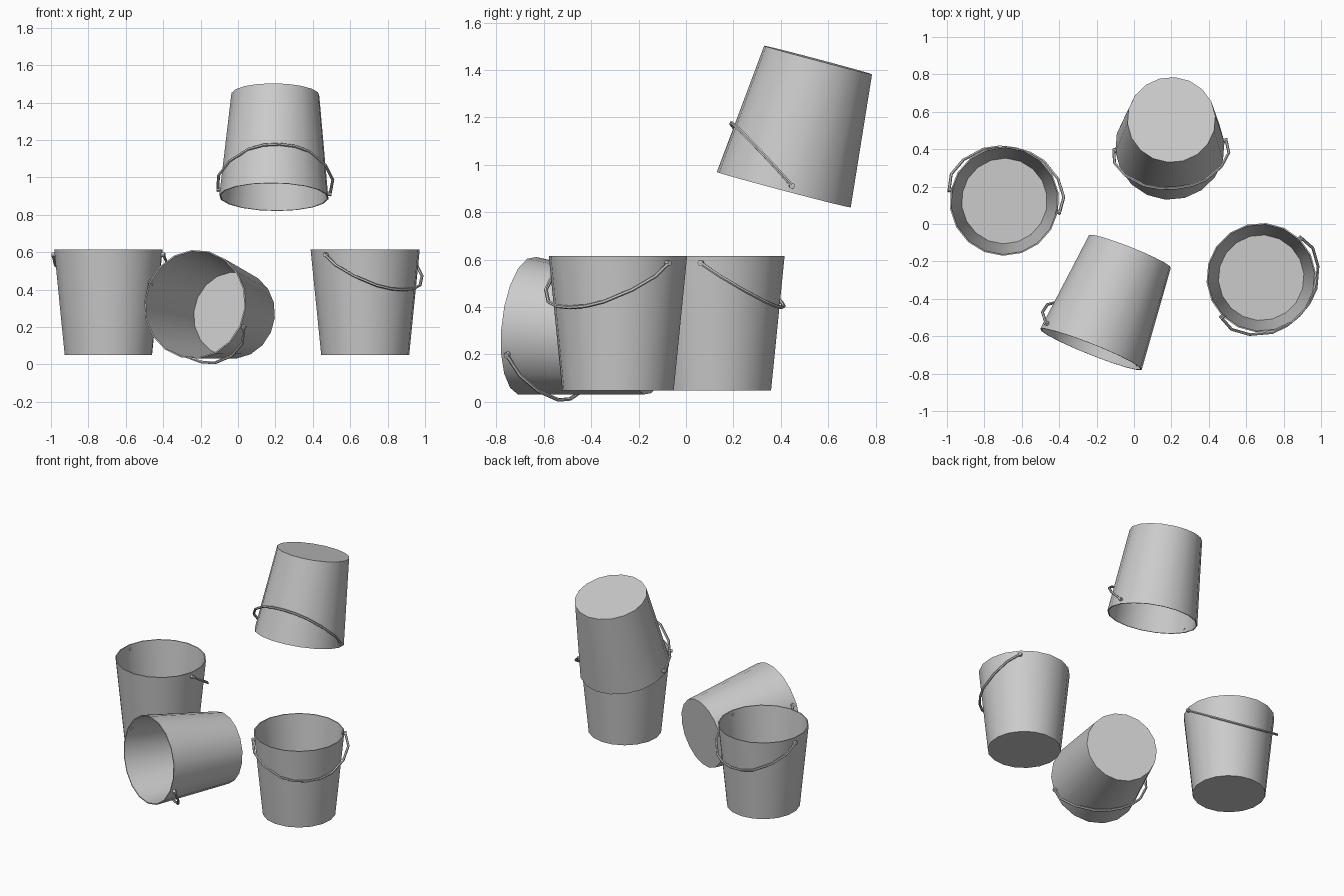
import bpy, bmesh, math
from mathutils import Vector, Matrix

cube = bpy.data.objects.get("Cube")
if cube:
    bpy.data.objects.remove(cube)

SIDES = 18
HEIGHT = 0.566


def material(name, rgb):
    m = bpy.data.materials.new(name)
    m.use_nodes = True
    m.diffuse_color = (*rgb, 1)
    bsdf = next(n for n in m.node_tree.nodes if n.type == 'BSDF_PRINCIPLED')
    bsdf.inputs["Base Color"].default_value = (*rgb, 1)
    return m


metal = material("grey_metal", (0.6, 0.6, 0.6))


def finish(bm, name, frame):
    bmesh.ops.recalc_face_normals(bm, faces=bm.faces)
    mesh = bpy.data.meshes.new(name)
    bm.to_mesh(mesh)
    bm.free()
    mesh.materials.append(metal)
    ob = bpy.data.objects.new(name, mesh)
    bpy.context.collection.objects.link(ob)
    ob.matrix_world = frame
    bpy.ops.object.select_all(action='DESELECT')
    ob.select_set(True)
    bpy.context.view_layer.objects.active = ob
    bpy.ops.object.shade_smooth_by_angle(angle=math.radians(35))
    return ob


def skin(bm, rings):
    """Join rings of vertices with quads and cap both ends."""
    n = len(rings[0])
    for a, b in zip(rings, rings[1:]):
        for i in range(n):
            j = (i + 1) % n
            bm.faces.new((a[i], a[j], b[j], b[i]))
    bm.faces.new(rings[0])
    bm.faces.new(rings[-1])


# Thin tapered wall with a floor; the rim lies at local z = 0
def bucket_body(name, frame):
    bm = bmesh.new()
    profile = [(0.236, -HEIGHT), (0.293, 0), (0.286, 0), (0.229, 0.008 - HEIGHT)]
    rings = []
    for r, z in profile:
        rings.append([bm.verts.new((r * math.cos(a), r * math.sin(a), z))
                      for a in (math.tau * i / SIDES for i in range(SIDES))])
    skin(bm, rings)
    finish(bm, name, frame)


# Bent wire hanging from two pivots, drooping towards local -y
def bucket_handle(name, frame):
    half = [(0.301, -0.012), (0.307, 0.1), (0.258, 0.205), (0.165, 0.298), (0.085, 0.332)]
    flat = half + [(0, 0.342)] + [(-x, d) for x, d in reversed(half)]
    droop = math.radians(33)
    side = Vector((0, math.sin(droop), -math.cos(droop)))
    path = [Vector((x, -d * math.cos(droop), -0.03 - d * math.sin(droop))) for x, d in flat]
    bm = bmesh.new()
    rings = []
    for i, p in enumerate(path):
        t = (path[min(i + 1, len(path) - 1)] - path[max(i - 1, 0)]).normalized()
        out = t.cross(side)
        rings.append([bm.verts.new(p + 0.008 * (out * math.cos(a) + side * math.sin(a)))
                      for a in (math.tau * k / 6 for k in range(6))])
    skin(bm, rings)
    # Pivot pins through the wall
    for s in (-1, 1):
        bmesh.ops.create_cone(bm, cap_ends=True, segments=8, radius1=0.012, radius2=0.012,
                              depth=0.03, matrix=Matrix.Translation((s * 0.294, 0, -0.03))
                              @ Matrix.Rotation(math.pi / 2, 4, 'Y'))
    finish(bm, name, frame)


# Each bucket: rim centre, direction out of the opening, side the handle hangs on
buckets = {
    "left_rear_standing": ((-0.693, 0.123, 0.615), (0, 0, 1), (0.2, 0.98, 0)),
    "right_front_standing": ((0.68, -0.287, 0.615), (0, 0, 1), (0.707, -0.707, 0)),
    "upturned": ((0.192, 0.4125, 0.895), (-0.008, -0.145, -0.5475), (0.096, -0.96, 0.26)),
    "lying": ((-0.23, -0.67, 0.321), (-0.2085, -0.523, 0.056), (-0.407, 0.066, -0.906)),
}
for label, (rim, up, hang) in buckets.items():
    z = Vector(up).normalized()
    x = z.cross(Vector(hang)).normalized()
    y = z.cross(x)
    frame = Matrix((x, y, z)).transposed().to_4x4()
    frame.translation = Vector(rim)
    bucket_body(label + "_bucket", frame)
    bucket_handle(label + "_handle", frame)
